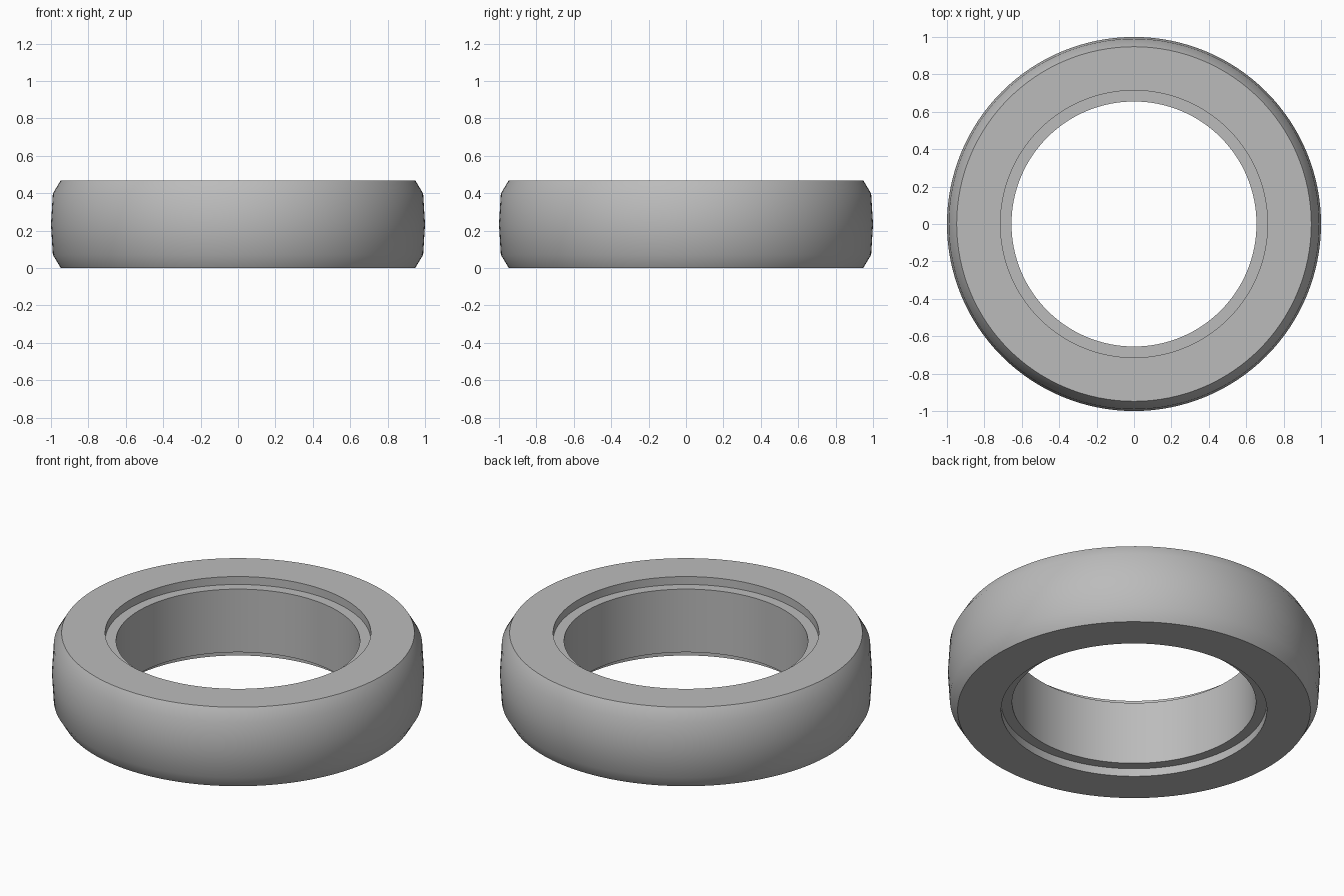
import bpy
import bmesh
import math

cube = bpy.data.objects.get("Cube")
if cube:
    bpy.data.objects.remove(cube, do_unlink=True)

HEIGHT = 0.468
SEGMENTS = 128

# Plain grey for the whole ring
grey = bpy.data.materials.new("plain grey")
grey.use_nodes = True
colour = (0.5, 0.5, 0.5, 1.0)
grey.diffuse_color = colour
grey.node_tree.nodes["Principled BSDF"].inputs["Base Color"].default_value = colour

# Lower half of the cross-section, from the bore out to the crown of the tread
lower = [(0.655, 0.047), (0.714, 0.047), (0.714, 0.0),
         (0.948, 0.0), (0.99, 0.07)]
crown = [(1.0, HEIGHT / 2)]
upper = [(r, HEIGHT - z) for r, z in reversed(lower)]
profile = lower + crown + upper

# Revolve the closed cross-section around the vertical axis
bm = bmesh.new()
verts = [bm.verts.new((r, 0, z)) for r, z in profile]
edges = [bm.edges.new((v, verts[(i + 1) % len(verts)])) for i, v in enumerate(verts)]
bmesh.ops.spin(bm, geom=verts + edges, cent=(0, 0, 0), axis=(0, 0, 1),
               angle=math.tau, steps=SEGMENTS, use_merge=True)
bmesh.ops.remove_doubles(bm, verts=bm.verts, dist=0.0001)
bmesh.ops.recalc_face_normals(bm, faces=bm.faces)

mesh = bpy.data.meshes.new("tyre_ring")
bm.to_mesh(mesh)
bm.free()
mesh.materials.append(grey)
tyre = bpy.data.objects.new("tyre_ring", mesh)
bpy.context.collection.objects.link(tyre)

# Smooth tread, sharp rims and lips
bpy.ops.object.select_all(action="DESELECT")
tyre.select_set(True)
bpy.context.view_layer.objects.active = tyre
bpy.ops.object.shade_smooth_by_angle(angle=math.radians(40))
